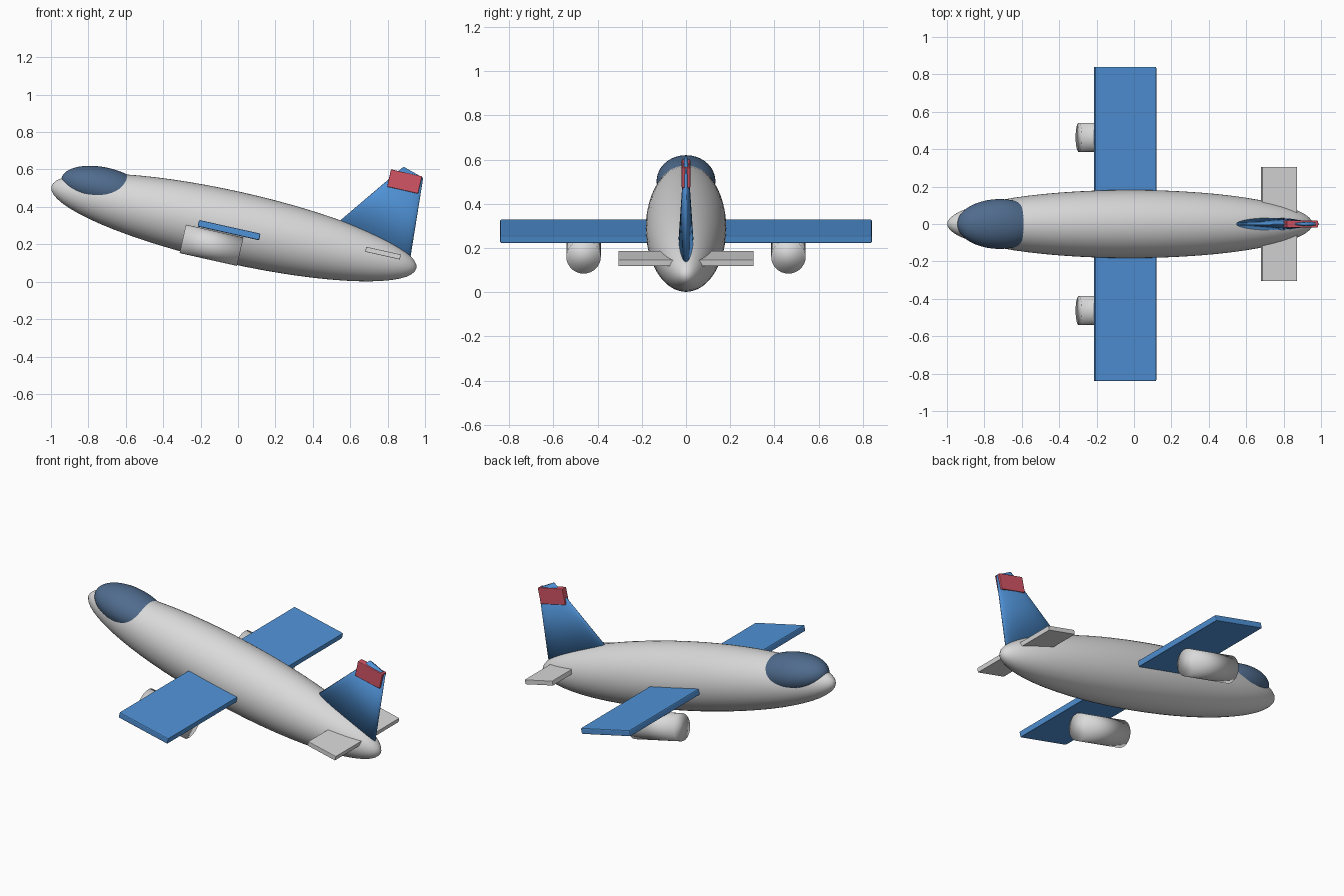
import bpy
import math
from mathutils import Matrix, Vector

if "Cube" in bpy.data.objects:
    bpy.data.objects.remove(bpy.data.objects["Cube"])

# Airframe frame: x runs nose to tail, z up, pitched nose-up as a whole
PITCH = 0.22
FRAME = Matrix.Translation((-0.022, 0, 0.29)) @ Matrix.Rotation(PITCH, 4, 'Y')


def material(name, rgb):
    m = bpy.data.materials.new(name)
    m.diffuse_color = (*rgb, 1)
    m.use_nodes = True
    m.node_tree.nodes["Principled BSDF"].inputs["Base Color"].default_value = m.diffuse_color
    return m


GREY = material("light grey", (0.70, 0.70, 0.70))
BLUE = material("sky blue", (0.08, 0.29, 0.68))
GLASS = material("dark blue glass", (0.08, 0.15, 0.27))
RED = material("red", (0.65, 0.09, 0.13))


def finish(name, mat, loc, scale=(1, 1, 1), rot=0.0, smooth=True):
    """Scale the mesh, place it in the airframe frame and colour it."""
    ob = bpy.context.object
    ob.name = name
    ob.data.transform(Matrix.Diagonal((*scale, 1)))
    ob.matrix_world = FRAME @ Matrix.Translation(Vector(loc)) @ Matrix.Rotation(rot, 4, 'Y')
    ob.data.materials.append(mat)
    if smooth:
        ob.data.shade_smooth()
    return ob


def ellipsoid(name, mat, loc, radii):
    bpy.ops.mesh.primitive_uv_sphere_add(segments=48, ring_count=32, radius=1)
    # Put the poles at nose and tail
    bpy.context.object.data.transform(Matrix.Rotation(math.pi / 2, 4, 'Y'))
    return finish(name, mat, loc, radii)


def slab(name, mat, loc, size, bevel=0.006):
    bpy.ops.mesh.primitive_cube_add(size=1)
    ob = finish(name, mat, loc, size, smooth=False)
    b = ob.modifiers.new("soft edges", 'BEVEL')
    b.width = bevel
    b.segments = 2
    return ob


# Body and canopy
ellipsoid("fuselage", GREY, (0, 0, 0), (1.0, 0.182, 0.193))
ellipsoid("canopy", GLASS, (-0.725, 0, 0.055), (0.232, 0.133, 0.109))

# Wings and tailplane
slab("main_wing", BLUE, (-0.022, 0, -0.0195), (0.337, 1.68, 0.036))
slab("tailplane", GREY, (0.808, 0, 0.040), (0.19, 0.61, 0.027), 0.002)

# Engines under the wing
for side, label in ((-1, "right"), (1, "left")):
    bpy.ops.mesh.primitive_cylinder_add(vertices=32, radius=0.078, depth=0.315)
    bpy.context.object.data.transform(Matrix.Rotation(math.pi / 2, 4, 'Y'))
    finish(label + "_engine", GREY, (-0.096, side * 0.463, -0.119))

# Tail fin: flattened, swept-back truncated cone
bpy.ops.mesh.primitive_cone_add(vertices=32, radius1=0.223, radius2=0.0605, depth=0.44)
SWEEP = 0.293
mid = Vector((0.872, 0, 0.4975)) - 0.22 * Vector((math.sin(SWEEP), 0, math.cos(SWEEP)))
finish("tail_fin", BLUE, mid, (1, 0.16, 1), SWEEP)

# Red block across the fin tip
slab("fin_tip_block", RED, (0.837, 0, 0.439), (0.17, 0.039, 0.095), 0.004)
